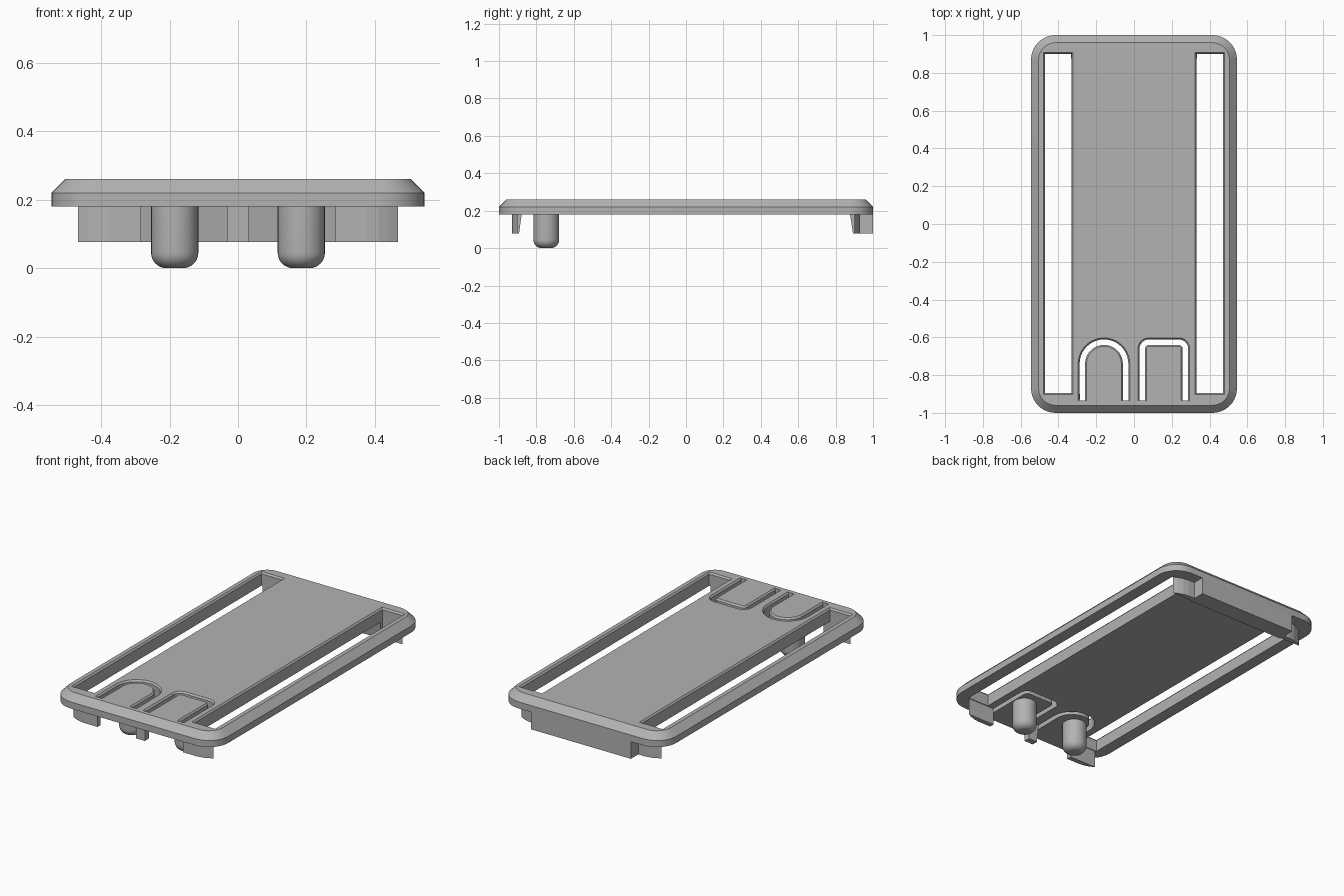
import bpy, bmesh, math

cube = bpy.data.objects.get("Cube")
if cube:
    bpy.data.objects.remove(cube, do_unlink=True)

grey = bpy.data.materials.new("plain_grey")
grey.use_nodes = True
grey.diffuse_color = (0.45, 0.45, 0.45, 1)
grey.node_tree.nodes["Principled BSDF"].inputs["Base Color"].default_value = grey.diffuse_color

BOTTOM, SHOULDER, TOP = 0.18, 0.22, 0.26
HALF_X, HALF_Y = 0.545, 1.0


def loft(name, rings):
    """Solid through matching outlines, each given as (points, z)."""
    bm = bmesh.new()
    loops = [[bm.verts.new((x, y, z)) for x, y in pts] for pts, z in rings]
    n = len(loops[0])
    for low, high in zip(loops, loops[1:]):
        for i in range(n):
            j = (i + 1) % n
            bm.faces.new((low[i], low[j], high[j], high[i]))
    bm.faces.new(loops[0][::-1])
    bm.faces.new(loops[-1])
    bmesh.ops.recalc_face_normals(bm, faces=bm.faces)
    mesh = bpy.data.meshes.new(name)
    bm.to_mesh(mesh)
    bm.free()
    mesh.materials.append(grey)
    obj = bpy.data.objects.new(name, mesh)
    bpy.context.collection.objects.link(obj)
    return obj


def smooth(obj):
    bpy.ops.object.select_all(action="DESELECT")
    obj.select_set(True)
    bpy.context.view_layer.objects.active = obj
    bpy.ops.object.shade_smooth_by_angle(angle=math.radians(30))


def arc(cx, cy, r, start, end, steps=10):
    angles = [math.radians(start + (end - start) * i / steps) for i in range(steps + 1)]
    return [(cx + r * math.cos(a), cy + r * math.sin(a)) for a in angles]


def rounded_rect(hx, hy, r):
    pts = []
    for sx, sy, start in ((1, 1, 0), (-1, 1, 90), (-1, -1, 180), (1, -1, 270)):
        pts += arc(sx * (hx - r), sy * (hy - r), r, start, start + 90)
    return pts


def rect(x0, x1, y0, y1):
    return [(x0, y0), (x1, y0), (x1, y1), (x0, y1)]


def u_path(cx, half, r, top):
    """Upside-down U, open towards the front."""
    end = -0.935
    return ([(cx - half, end)] + arc(cx - half + r, top - r, r, 180, 90)
            + arc(cx + half - r, top - r, r, 90, 0) + [(cx + half, end)])


def u_band(cx, outer, inner, r_outer, r_inner):
    top = -0.74
    return (u_path(cx, outer, r_outer, top + outer)
            + u_path(cx, inner, r_inner, top + inner)[::-1])


def cutter(name, narrow, wide):
    """Through cut with a small chamfer at the top surface."""
    obj = loft(name, [(narrow, 0.1), (narrow, TOP - 0.01), (wide, TOP), (wide, 0.3)])
    obj.hide_render = True
    return obj


# Cover plate with chamfered rim
plate = loft("cover_plate", [
    (rounded_rect(HALF_X, HALF_Y, 0.13), BOTTOM),
    (rounded_rect(HALF_X, HALF_Y, 0.13), SHOULDER),
    (rounded_rect(HALF_X - 0.04, HALF_Y - 0.04, 0.09), TOP)])

# Long side slots and the U slots that free the two buttons
cutters = []
for side in (-1, 1):
    a, b = sorted((side * 0.332, side * 0.472))
    cutters.append(cutter("slot_cutter", rect(a, b, -0.895, 0.9),
                          rect(a - 0.008, b + 0.008, -0.903, 0.908)))
cutters.append(cutter("arch_cutter", u_band(-0.159, 0.129, 0.1, 0.129, 0.1),
                      u_band(-0.159, 0.137, 0.092, 0.137, 0.092)))
cutters.append(cutter("square_cutter", u_band(0.158, 0.129, 0.1, 0.05, 0.022),
                      u_band(0.158, 0.137, 0.092, 0.058, 0.014)))
for c in cutters:
    mod = plate.modifiers.new("cut", "BOOLEAN")
    mod.operation, mod.solver, mod.object = "DIFFERENCE", "EXACT", c
graph = bpy.context.evaluated_depsgraph_get()
plate.data = bpy.data.meshes.new_from_object(plate.evaluated_get(graph))
plate.modifiers.clear()
for c in cutters:
    bpy.data.objects.remove(c, do_unlink=True)
smooth(plate)

# Button pegs with rounded tips
RADIUS, FILLET = 0.069, 0.045
for name, x in (("left_peg", 0.185), ("right_peg", -0.185)):
    profile = arc(RADIUS - FILLET, FILLET, FILLET, 270, 360, 8) + [(RADIUS, BOTTOM + 0.01)]
    peg = loft(name, [(arc(x, -0.747, r, 0, 348.75, 31), z) for r, z in profile])
    smooth(peg)

# Corner tabs with rounded outer corners
TAB = 0.077
for side, side_name in ((1, "left"), (-1, "right")):
    for end, end_name in ((-1, "front"), (1, "back")):
        outline = [(0.285, 0.9), (0.285, 0.93), (0.375, 0.93),
                   (0.41, 0.925), (0.44, 0.914), (0.467, 0.9)]
        pts = [(side * x, end * y) for x, y in outline]
        loft(f"{end_name}_{side_name}_tab", [(pts, TAB), (pts, BOTTOM + 0.01)])

# Front middle rib and back wall, both with tapered inner faces
loft("front_rib", [(rect(-0.03, 0.03, -0.93, -0.893), TAB),
                   (rect(-0.03, 0.03, -0.93, -0.877), BOTTOM + 0.01)])
loft("back_wall", [(rect(-0.333, 0.333, 0.893, 1.0), TAB),
                   (rect(-0.333, 0.333, 0.877, 1.0), BOTTOM)])
